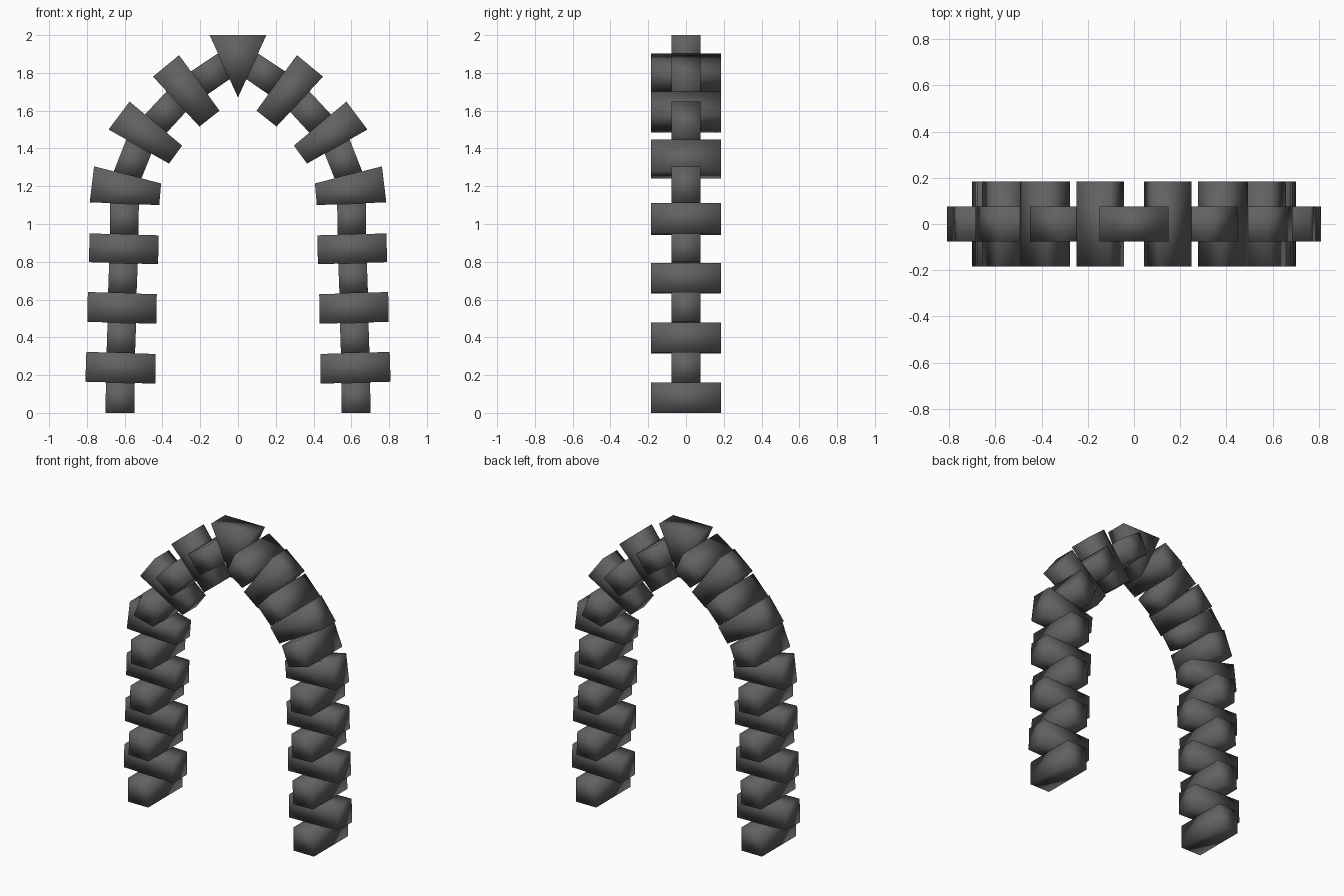
import bpy, bmesh
from mathutils import Vector

if "Cube" in bpy.data.objects:
    bpy.data.objects.remove(bpy.data.objects["Cube"])

stone = bpy.data.materials.new("dark_grey_stone")
stone.diffuse_color = (0.12, 0.12, 0.12, 1)
stone.use_nodes = True
stone.node_tree.nodes["Principled BSDF"].inputs["Base Color"].default_value = stone.diffuse_color

LONG, SHORT = 0.184, 0.076      # half sizes of a block's long and short sides


def prism(name, outline, half_y):
    """Extrude an outline of (x, z) points through y."""
    bm = bmesh.new()
    front = bm.faces.new([bm.verts.new((x, -half_y, z)) for x, z in outline])
    ext = bmesh.ops.extrude_face_region(bm, geom=[front], use_keep_orig=True)
    moved = [e for e in ext["geom"] if isinstance(e, bmesh.types.BMVert)]
    bmesh.ops.translate(bm, verts=moved, vec=(0, 2 * half_y, 0))
    bmesh.ops.recalc_face_normals(bm, faces=bm.faces)
    for f in bm.faces:
        f.smooth = True             # soft shading over the whole block
    me = bpy.data.meshes.new(name)
    bm.to_mesh(me)
    bm.free()
    me.materials.append(stone)
    ob = bpy.data.objects.new(name, me)
    bpy.context.collection.objects.link(ob)


# Joint lines between the blocks of one leg, base to crown:
# outer x, outer z, inner x, inner z
joints = [
    (.810, 0, .440, 0),
    (.808, .165, .438, .155),
    (.803, .323, .438, .312),
    (.798, .482, .432, .472),
    (.795, .640, .430, .628),
    (.790, .798, .423, .787),
    (.785, .950, .420, .940),
    (.785, 1.115, .417, 1.100),
    (.762, 1.305, .407, 1.215),
    (.685, 1.500, .365, 1.320),
    (.574, 1.648, .296, 1.415),
    (.450, 1.780, .204, 1.516),
    (.312, 1.894, .098, 1.600),
    (.150, 2.000, 0, 1.670),
]


def ends(joint, narrow):
    """End points of a joint line, shortened to the middle for narrow blocks."""
    o, i = Vector(joint[:2]), Vector(joint[2:])
    t = 0.5 - 0.5 * SHORT / LONG if narrow else 0
    return o.lerp(i, t), i.lerp(o, t)


# Alternating blocks: even ones run front to back, odd ones run across
for side, label in ((1, "right"), (-1, "left")):
    for k in range(len(joints) - 1):
        narrow = k % 2 == 0
        o0, i0 = ends(joints[k], narrow)
        o1, i1 = ends(joints[k + 1], narrow)
        outline = [(side * p.x, p.y) for p in (o0, i0, i1, o1)]
        kind = "depth_block" if narrow else "cross_block"
        prism(f"{label}_{kind}_{k + 1}", outline, LONG if narrow else SHORT)

# Keystone wedge at the crown
prism("keystone", [(-.15, 2), (.15, 2), (0, 1.67)], SHORT)
